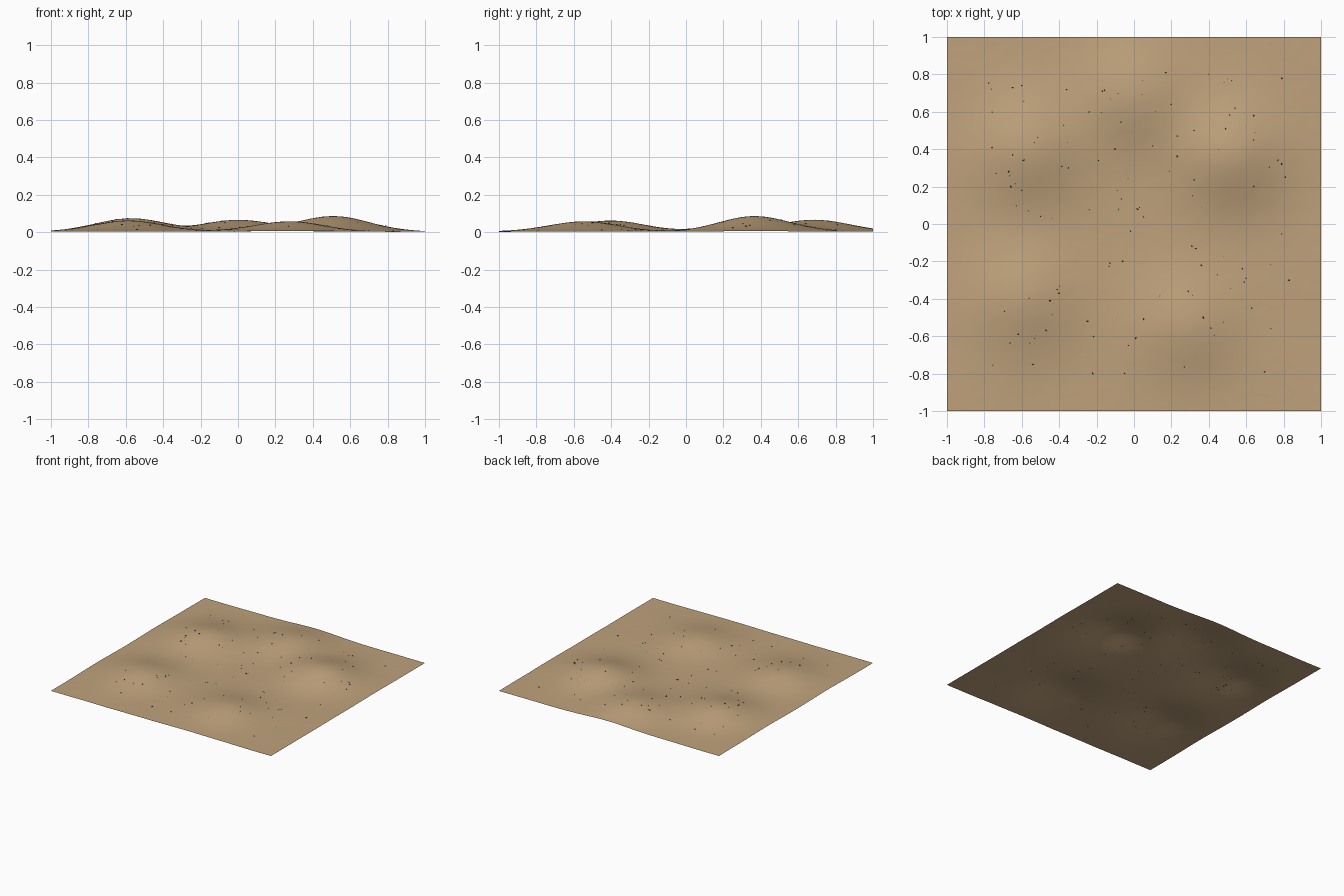
import bpy, bmesh, math, random
from mathutils import Matrix, Vector, noise

if "Cube" in bpy.data.objects:
    bpy.data.objects.remove(bpy.data.objects["Cube"])

random.seed(7)
N = 160  # grid resolution of the sheet
# dunes: centre x, centre y, height
DUNES = [(-0.57, 0.39, 0.071), (0.51, 0.365, 0.083), (0.0, 0.69, 0.062),
         (-0.59, -0.41, 0.059), (0.27, -0.55, 0.054)]
SPREAD = 0.19


def material(name, rgb):
    m = bpy.data.materials.new(name)
    m.diffuse_color = (*rgb, 1)
    m.use_nodes = True
    m.node_tree.nodes["Principled BSDF"].inputs["Base Color"].default_value = m.diffuse_color
    return m


def height(x, y):
    z = sum(h * math.exp(-((x - cx) ** 2 + (y - cy) ** 2) / (2 * SPREAD ** 2))
            for cx, cy, h in DUNES)
    z += 0.003 + 0.002 * noise.noise(Vector((x * 3, y * 3, 0)))
    z += 0.0004 * noise.noise(Vector((x * 14 + y * 5, y * 16 - x * 5, 4)))
    return max(z, 0)


def finish(bm, name, mat, smooth):
    me = bpy.data.meshes.new(name)
    bm.to_mesh(me)
    bm.free()
    me.materials.append(mat)
    for p in me.polygons:
        p.use_smooth = smooth
    ob = bpy.data.objects.new(name, me)
    bpy.context.collection.objects.link(ob)


# rolling sand sheet
bm = bmesh.new()
bmesh.ops.create_grid(bm, x_segments=N, y_segments=N, size=1)
for v in bm.verts:
    v.co.z = height(v.co.x, v.co.y)
finish(bm, "sand_surface", material("sand", (0.52, 0.36, 0.20)), True)

# scattered pebbles: the clearest ones placed, the rest random
SPOTS = [(.17, .81), (.4, .8), (.79, .78), (-.36, .72), (-.6, .74), (-.65, .73),
         (-.24, .6), (-.17, .71), (.54, .62), (.64, .58), (.32, .5), (-.76, .41),
         (-.65, .37), (-.1, .4), (-.19, .34), (.23, .47), (-.59, .34), (.23, .36),
         (-.67, .28), (-.35, .3), (-.66, .2), (-.6, .18), (.79, .32), (.81, .25),
         (.77, .34), (.64, .2), (-.5, .04), (.02, .08), (-.02, -.04), (-.06, -.2),
         (.31, -.12), (.33, -.13), (.36, -.22), (.58, -.24), (.6, -.29), (.59, -.31),
         (.83, -.3), (.29, -.36), (.05, -.51), (.37, -.5), (.63, -.45), (-.41, -.35),
         (-.4, -.37), (-.45, -.41), (-.03, -.65), (-.47, -.57), (-.62, -.59),
         (-.25, -.52), (.01, -.61), (-.54, -.75), (-.22, -.8), (-.05, -.8), (.7, -.79)]
bm = bmesh.new()
spots = [(x, y, random.uniform(0.0035, 0.006)) for x, y in SPOTS]
spots += [(random.uniform(-.8, .8), random.uniform(-.8, .8), random.uniform(0.002, 0.0035))
          for _ in range(75)]
for x, y, r in spots:
    mat = (Matrix.Translation((x, y, height(x, y) + r * 0.2))
           @ Matrix.Rotation(random.uniform(0, math.tau), 4, 'Z')
           @ Matrix.Diagonal((r * 1.2, r * 0.8, r * 0.7, 1)))
    bmesh.ops.create_icosphere(bm, subdivisions=1, radius=1, matrix=mat)
finish(bm, "pebbles", material("pebble", (0.08, 0.065, 0.05)), False)
